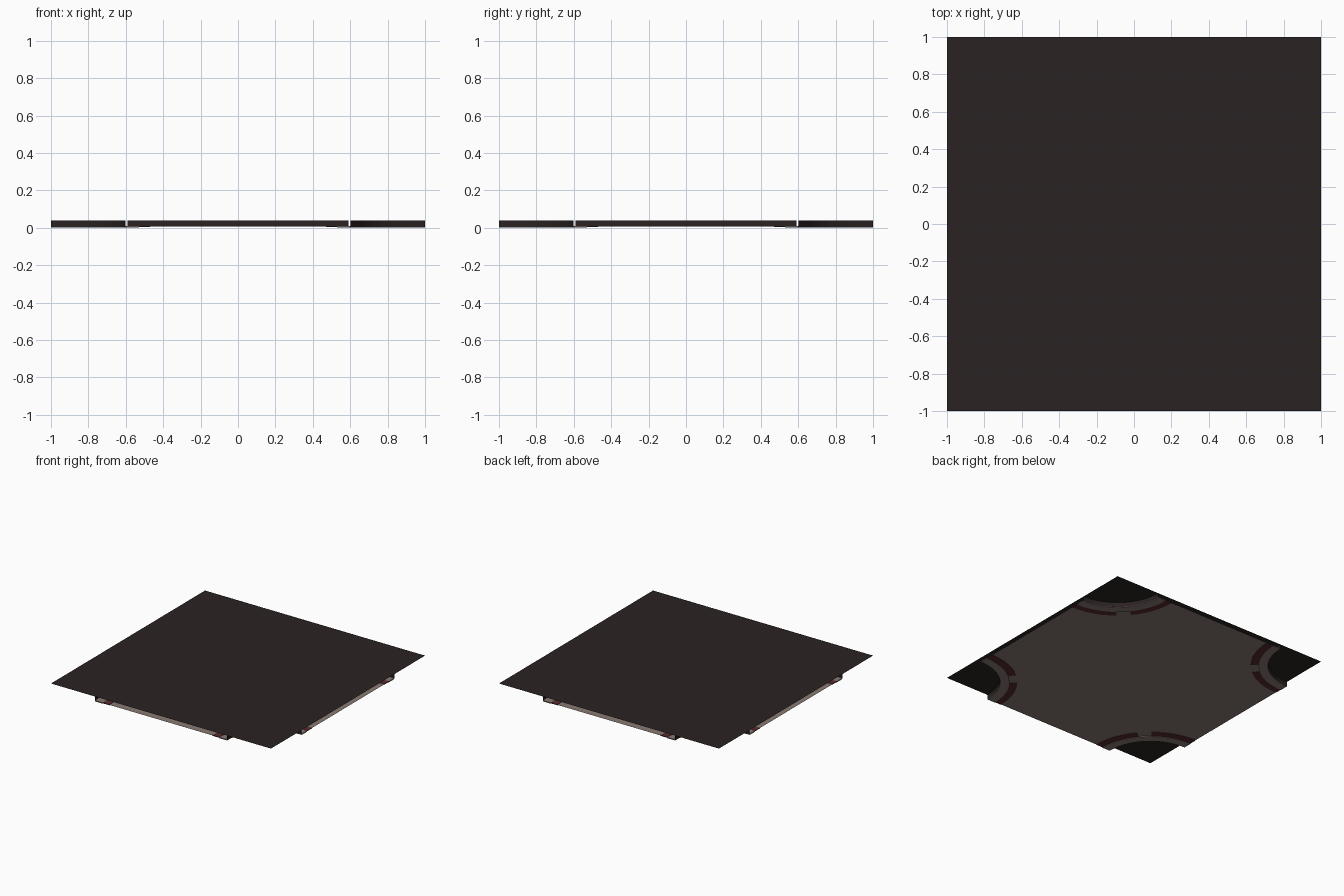
import bpy, bmesh, math

if "Cube" in bpy.data.objects:
    bpy.data.objects.remove(bpy.data.objects["Cube"])

TOP = 0.04      # height of the cover sheet
ROAD = 0.006    # height of the road sheet
R_CUT = 0.40    # radius of the corner cut-outs
R_KERB = 0.47
R_LINE = 0.53


def mat(name, rgb):
    m = bpy.data.materials.new(name)
    m.diffuse_color = (*rgb, 1)
    m.use_nodes = True
    m.node_tree.nodes["Principled BSDF"].inputs["Base Color"].default_value = m.diffuse_color
    return m


dark = mat("dark brown", (0.024, 0.016, 0.016))
beige = mat("warm grey", (0.25, 0.19, 0.17))
red = mat("dark red", (0.10, 0.025, 0.03))


def finish(bm, name, material):
    me = bpy.data.meshes.new(name)
    bm.to_mesh(me)
    bm.free()
    me.materials.append(material)
    ob = bpy.data.objects.new(name, me)
    bpy.context.collection.objects.link(ob)
    return ob


def arc(cx, cy, r, a0, a1, n=16):
    # points around a tile corner, angles in degrees from the inward x axis
    out = []
    for i in range(n + 1):
        a = math.radians(a0 + (a1 - a0) * i / n)
        out.append((cx - math.copysign(r * math.cos(a), cx),
                    cy - math.copysign(r * math.sin(a), cy)))
    return out


def sheet(name, pts, z, material):
    bm = bmesh.new()
    bm.faces.new([bm.verts.new((x, y, z)) for x, y in pts])
    bmesh.ops.triangulate(bm, faces=bm.faces[:])
    return finish(bm, name, material)


def ring(name, corner, r0, r1, z0, z1, a0, a1, material):
    # solid curved band around a corner
    bm = bmesh.new()
    inner, outer = arc(*corner, r0, a0, a1), arc(*corner, r1, a0, a1)
    rows = [[bm.verts.new((p[0], p[1], z)) for p, z in
             ((i, z0), (o, z0), (o, z1), (i, z1))]
            for i, o in zip(inner, outer)]
    for a, b in zip(rows, rows[1:]):
        for k in range(4):
            bm.faces.new((a[k], a[(k + 1) % 4], b[(k + 1) % 4], b[k]))
    bm.faces.new(rows[0])
    bm.faces.new(rows[-1])
    bmesh.ops.recalc_face_normals(bm, faces=bm.faces[:])
    return finish(bm, name, material)


def wall(name, pts, z0, z1, material):
    bm = bmesh.new()
    rows = [(bm.verts.new((x, y, z0)), bm.verts.new((x, y, z1))) for x, y in pts]
    for a, b in zip(rows, rows[1:]):
        bm.faces.new((a[0], b[0], b[1], a[1]))
    return finish(bm, name, material)


# Cover sheet over the whole tile
sheet("cover", [(-1, -1), (1, -1), (1, 1), (-1, 1)], TOP, dark)

# Crossroad sheet with rounded corner cut-outs
outline = []
for cx, cy, flip in ((1, 1, True), (-1, 1, False), (-1, -1, True), (1, -1, False)):
    pts = arc(cx, cy, R_KERB - 0.01, 0, 90)
    outline += pts[::-1] if flip else pts
sheet("road", outline, ROAD, beige)

# Kerbs, outer walls and broken red lines at each corner
for i, c in enumerate(((1, 1), (-1, 1), (-1, -1), (1, -1))):
    ring(f"kerb_{i}", c, R_CUT, R_KERB, 0, 0.008, 0, 90, beige)
    w = wall(f"corner_wall_{i}", arc(*c, R_CUT - 0.001, 0, 90), 0.003, TOP, dark)
    for p in w.data.polygons:
        p.use_smooth = True
    for j, (a0, a1) in enumerate(((0, 39), (51, 90))):
        ring(f"red_line_{i}_{j}", c, R_KERB, R_LINE, 0.003, 0.009, a0, a1, red)

# Inner walls set back under the cover, closing each road end
E, W = 0.88, 0.59
for s, n in ((-1, "a"), (1, "b")):
    wall(f"end_wall_x_{n}", [(s * E, -W), (s * E, W)], ROAD, TOP, dark)
    wall(f"end_wall_y_{n}", [(-W, s * E), (W, s * E)], ROAD, TOP, dark)
